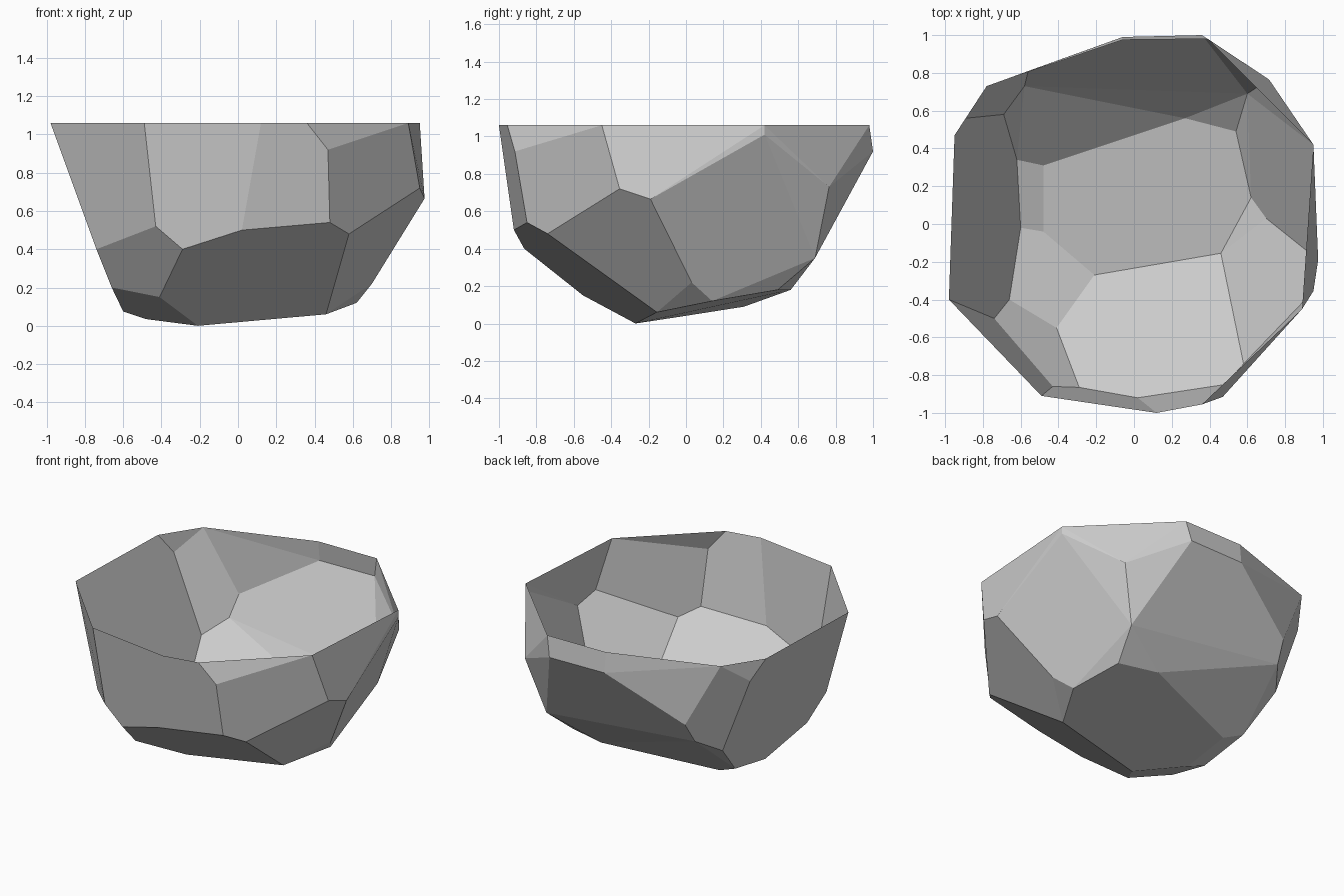
import bpy
import bmesh
import math

RIM_HEIGHT = 1.06

# Remove the default cube only
default_cube = bpy.data.objects.get("Cube")
if default_cube:
    bpy.data.objects.remove(default_cube, do_unlink=True)


def make_material(name, colour):
    material = bpy.data.materials.new(name)
    material.use_nodes = True
    material.diffuse_color = colour
    shader = material.node_tree.nodes["Principled BSDF"]
    shader.inputs["Base Color"].default_value = colour
    shader.inputs["Roughness"].default_value = 0.8
    return material


# Outline of the open rim, counter-clockwise from the left of the front
rim_outline = [
    (-.98, -.40), (-.49, -.91), (.12, -1), (.36, -.955), (.89, -.45),
    (.95, .42), (.39, .98), (-.06, .975), (-.78, .73), (-.95, .47),
]

# Corners of the chipped front facets
front_corners = [
    (-.74, -.5, .4), (-.66, -.4, .2), (-.41, -.55, .15), (-.29, -.865, .4),
    (-.43, -.86, .52), (.02, -.92, .5), (.48, -.85, .54), (.47, -.915, .92),
    (.58, -.74, .48),
]

# Corners of the bulging side that overhangs below the rim
side_corners = [
    (.95, -.355, .72), (.975, -.19, .665), (.7, .03, .22), (.95, .42, 1.01),
    (.715, .765, .73), (.67, .757, .64), (.6, .69, .35),
]

# Corners of the back facets
back_corners = [
    (.36, 1, .92), (-.06, .99, .92), (-.56, .81, .62), (-.58, .73, .48),
    (-.69, .58, .386), (-.89, .56, .92), (.27, .56, .18), (.54, .49, .18),
]

# Corners of the uneven underside
base_corners = [
    (-.21, -.27, 0), (.46, -.155, .06), (.62, .14, .12),
    (-.48, -.04, .035), (-.6, -.02, .075), (-.62, .34, .15), (-.48, .31, .09),
]


def build_rock_bowl(name, material):
    """Wrap all corners in a faceted shell and leave the top open."""
    bm = bmesh.new()
    for x, y in rim_outline:
        bm.verts.new((x, y, RIM_HEIGHT))
    for corner in front_corners + side_corners + back_corners + base_corners:
        bm.verts.new(corner)
    bmesh.ops.convex_hull(bm, input=bm.verts[:])
    loose = [v for v in bm.verts if not v.link_faces]
    bmesh.ops.delete(bm, geom=loose, context="VERTS")

    # Open the flat top
    lid = [f for f in bm.faces
           if all(v.co.z > RIM_HEIGHT - 0.001 for v in f.verts)]
    bmesh.ops.delete(bm, geom=lid, context="FACES")

    # Merge nearly level triangles into broad facets
    bmesh.ops.dissolve_limit(bm, angle_limit=math.radians(5),
                             verts=bm.verts[:], edges=bm.edges[:])
    bmesh.ops.recalc_face_normals(bm, faces=bm.faces[:])
    for face in bm.faces:
        face.smooth = False

    mesh = bpy.data.meshes.new(name)
    bm.to_mesh(mesh)
    bm.free()
    mesh.materials.append(material)
    rock = bpy.data.objects.new(name, mesh)
    bpy.context.collection.objects.link(rock)
    return rock


stone_grey = make_material("stone grey", (0.6, 0.6, 0.6, 1.0))
build_rock_bowl("rock_shell", stone_grey)
